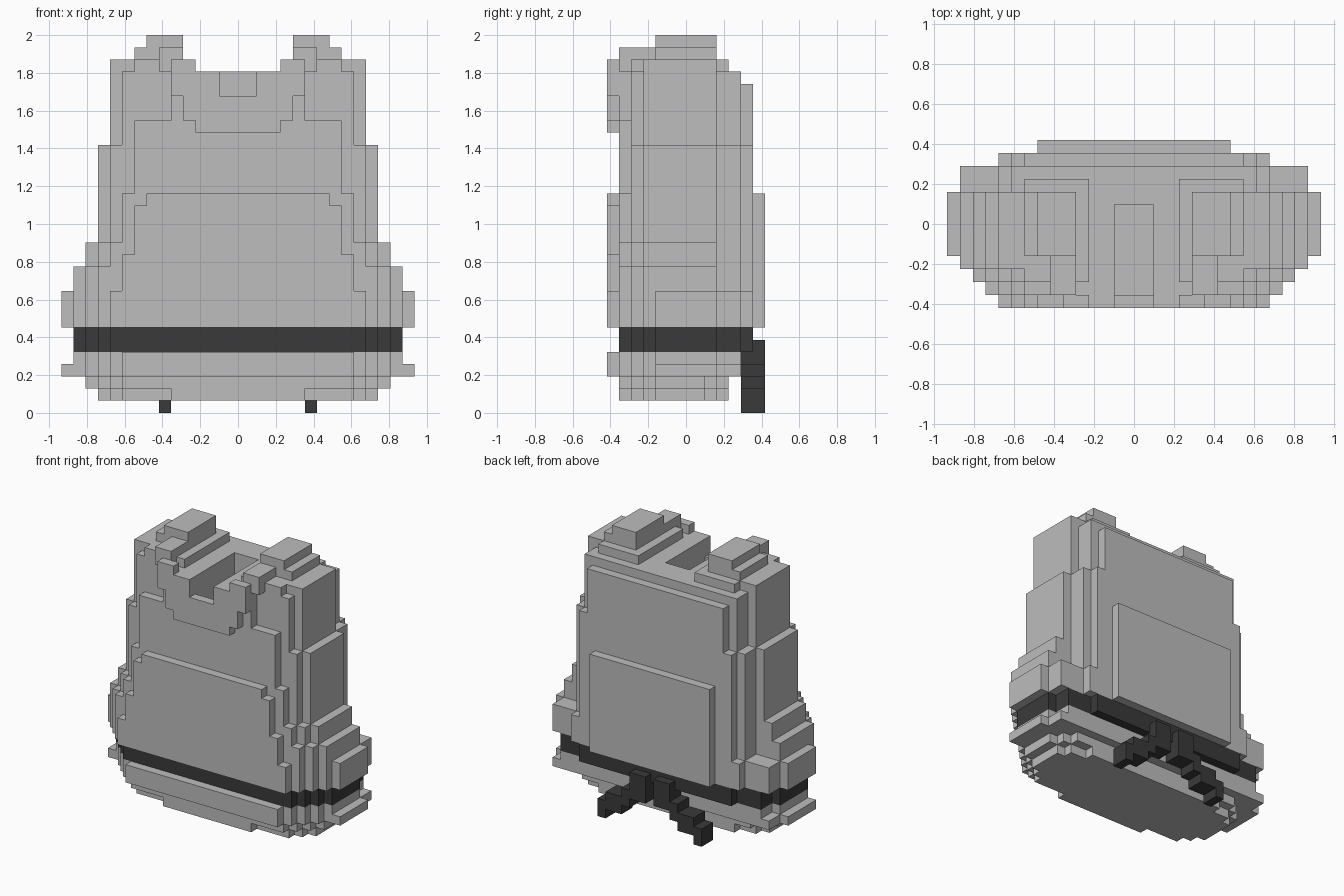
import bpy
import bmesh
from mathutils import Vector

if "Cube" in bpy.data.objects:
    bpy.data.objects.remove(bpy.data.objects["Cube"], do_unlink=True)

UNIT = 2 / 31  # edge of one block


def make_material(name, value):
    mat = bpy.data.materials.new(name)
    mat.use_nodes = True
    colour = (value, value, value, 1)
    mat.diffuse_color = colour
    mat.node_tree.nodes["Principled BSDF"].inputs["Base Color"].default_value = colour
    return mat


def box(x_from, x_to, rows, z_from, z_to):
    """Mirrored pair of block groups; x_from 0 gives one centred group."""
    return {(side * x, y, z)
            for side in (-1, 1)
            for x in range(x_from, x_to + 1)
            for y in range(rows[0], rows[1] + 1)
            for z in range(z_from, z_to)}


def terraces(rows, bottom, steps):
    """Centred slabs that get narrower with height: (half width, top)."""
    cells = set()
    for half_width, top in steps:
        cells |= box(0, half_width, rows, bottom, top)
    return cells


def build(name, cells, solid, mat):
    """Skin the exposed block sides and merge the flat areas."""
    bm = bmesh.new()
    for cell in cells:
        for axis in range(3):
            for sign in (-1, 1):
                near = list(cell)
                near[axis] += sign
                if tuple(near) in solid:
                    continue
                normal = Vector((0, 0, 0))
                normal[axis] = sign / 2
                u = Vector((0, 0, 0))
                u[(axis + 1) % 3] = sign / 2
                v = Vector((0, 0, 0))
                v[(axis + 2) % 3] = 1 / 2
                mid = Vector(cell) + Vector((0, 0, 1 / 2)) + normal
                corners = (mid - u - v, mid + u - v, mid + u + v, mid - u + v)
                bm.faces.new([bm.verts.new(c * UNIT) for c in corners])
    bmesh.ops.remove_doubles(bm, verts=bm.verts, dist=UNIT / 10)
    bmesh.ops.dissolve_limit(bm, angle_limit=0.01, verts=bm.verts, edges=bm.edges)
    mesh = bpy.data.meshes.new(name)
    bm.to_mesh(mesh)
    bm.free()
    mesh.materials.append(mat)
    obj = bpy.data.objects.new(name, mesh)
    bpy.context.collection.objects.link(obj)


# Vest: terraced rows from the front panel to the back panel
vest = set()
for rows, steps in (
    ((-6, -6), ((10, 10), (9, 13), (8, 17), (7, 18))),
    ((-5, -5), ((11, 12), (10, 14), (9, 18), (8, 24), (5, 28))),
    ((-4, -4), ((12, 12), (11, 14), (10, 22), (9, 28))),
    ((-3, -3), ((13, 12), (12, 14), (11, 22), (10, 28))),
    ((-2, 2), ((14, 10), (13, 12), (12, 14), (11, 22), (10, 28))),
    ((3, 4), ((13, 10), (10, 22), (9, 28))),
    ((5, 5), ((10, 10), (9, 22), (8, 27))),
    ((6, 6), ((7, 18),)),
):
    vest |= terraces(rows, 7, steps)

# Collar on the chest
vest |= box(0, 3, (-6, -6), 23, 24) | box(0, 4, (-6, -6), 24, 26)
vest |= box(0, 5, (-6, -6), 26, 28) | box(4, 5, (-6, -6), 28, 29)

# Shoulders and straps
vest |= box(4, 10, (-2, 2), 28, 29) | box(4, 8, (-4, 3), 28, 29)
vest |= box(9, 10, (-3, -3), 28, 29)
vest |= box(5, 6, (-5, -3), 28, 30)
vest |= box(5, 8, (-2, 2), 29, 30) | box(5, 7, (-2, 2), 30, 31)

# Neck opening
vest -= box(0, 1, (-5, 1), 24, 28) | box(0, 1, (-6, -6), 26, 28)

# Hem: stepped layers below the belt
hem = set()
for rows, half_width in (((-6, -6), 9), ((-5, -5), 10), ((-4, -4), 11),
                         ((-3, -3), 12), ((-2, 2), 13), ((3, 4), 12)):
    hem |= box(0, half_width, rows, 3, 5)
hem |= box(14, 14, (-2, 2), 3, 4) | box(13, 13, (3, 4), 3, 4)
for rows, upper, lower in (((-5, -5), 9, 5), ((-4, -4), 10, 9), ((-3, -3), 11, 10),
                           ((-2, 1), 12, 11), ((2, 2), 11, 10), ((3, 3), 10, 8)):
    hem |= box(0, upper, rows, 2, 3) | box(0, lower, rows, 1, 2)

# Belt
belt = set()
for rows, half_width in (((-5, -5), 10), ((-4, -4), 11), ((-3, -3), 12),
                         ((-2, 2), 13), ((3, 4), 12), ((5, 5), 9)):
    belt |= box(0, half_width, rows, 5, 7)

# Loose belt ends stepping down at the back
ties = box(1, 2, (5, 6), 3, 6) | box(3, 3, (5, 6), 2, 4)
ties |= box(4, 5, (5, 6), 1, 3) | box(6, 6, (5, 6), 0, 2)
ties -= belt

grey = make_material("light grey cloth", 0.51)
dark = make_material("dark belt cloth", 0.042)
solid = vest | hem | belt | ties
for name, cells, mat in (("vest_body", vest, grey), ("vest_hem", hem, grey),
                         ("belt", belt, dark), ("belt_ties", ties, dark)):
    build(name, cells, solid, mat)
